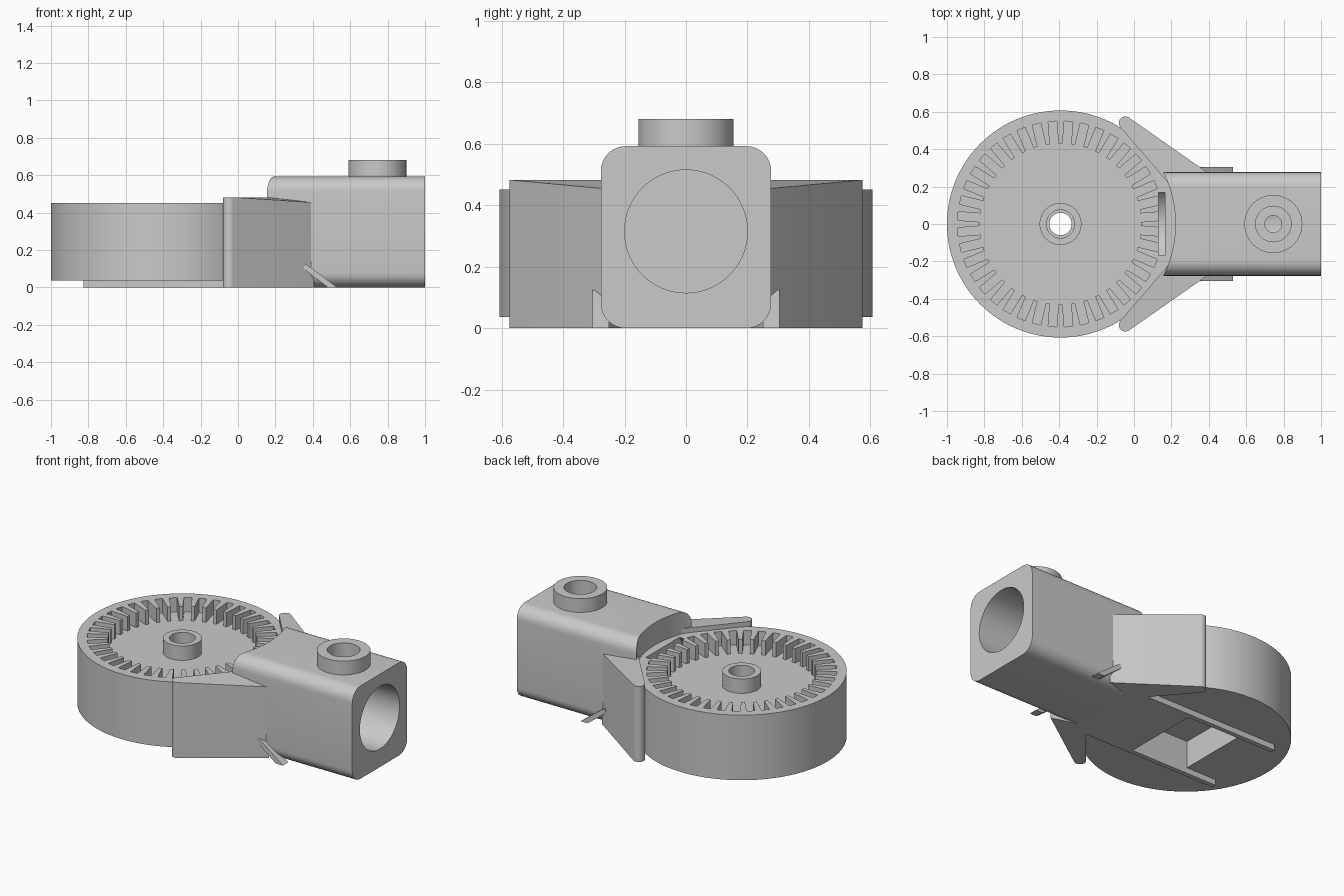
import bpy, bmesh, math
from mathutils import Vector, Matrix

if "Cube" in bpy.data.objects:
    bpy.data.objects.remove(bpy.data.objects["Cube"], do_unlink=True)

grey = bpy.data.materials.new("plain grey")
grey.use_nodes = True
COLOUR = (0.59, 0.59, 0.59, 1)
grey.diffuse_color = COLOUR
grey.node_tree.nodes["Principled BSDF"].inputs["Base Color"].default_value = COLOUR

HUB_X = -0.393     # wheel axis
DISC_R = 0.607
RIM_Z = 0.452
FLOOR_Z = 0.36


def finish(bm, name):
    bmesh.ops.recalc_face_normals(bm, faces=bm.faces)
    mesh = bpy.data.meshes.new(name)
    bm.to_mesh(mesh)
    bm.free()
    mesh.materials.append(grey)
    obj = bpy.data.objects.new(name, mesh)
    bpy.context.collection.objects.link(obj)
    return obj


def prism(name, base, offset):
    """Closed outline of 3D points, swept along an offset."""
    bm = bmesh.new()
    face = bm.faces.new([bm.verts.new(p) for p in base])
    top = bmesh.ops.extrude_face_region(bm, geom=[face])["geom"]
    verts = [v for v in top if isinstance(v, bmesh.types.BMVert)]
    bmesh.ops.translate(bm, vec=Vector(offset), verts=verts)
    return finish(bm, name)


def box(name, x0, x1, y0, y1, z0, z1):
    return prism(name, [(x0, y0, z0), (x1, y0, z0), (x1, y1, z0), (x0, y1, z0)], (0, 0, z1 - z0))


def cylinder(name, r, x, z0, z1, n=96):
    ring = [(x + r * math.cos(math.tau * i / n), r * math.sin(math.tau * i / n), z0) for i in range(n)]
    return prism(name, ring, (0, 0, z1 - z0))


def bore(name, r, x0, x1, zc, n=72):
    ring = [(x0, r * math.cos(math.tau * i / n), zc + r * math.sin(math.tau * i / n)) for i in range(n)]
    return prism(name, ring, (x1 - x0, 0, 0))


def cut(target, *cutters):
    bpy.context.view_layer.objects.active = target
    for c in cutters:
        c.hide_render = True
        mod = target.modifiers.new("cut", "BOOLEAN")
        mod.operation = "DIFFERENCE"
        mod.solver = "EXACT"
        mod.object = c
        bpy.ops.object.modifier_apply(modifier=mod.name)
        bpy.data.objects.remove(c, do_unlink=True)


def tube(name, outer, inner, x, z0, z1):
    obj = cylinder(name, outer, x, z0, z1, 64)
    cut(obj, cylinder("tube_cutter", inner, x, z0 - 0.1, z1 + 0.1, 64))
    return obj


# Wheel housing with slotted cavity, underside pocket and axle hole
housing = cylinder("wheel_housing", DISC_R, HUB_X, 0.037, RIM_Z, 128)
slots, inner, outer, half = 40, 0.43, 0.55, 0.023
outline = []
for i in range(slots):
    a = math.tau * (i + 0.5) / slots
    for r, side in ((inner, -half), (outer, -half), (outer, half), (inner, half)):
        p = Matrix.Rotation(a, 3, "Z") @ Vector((r, side, FLOOR_Z))
        outline.append(p + Vector((HUB_X, 0, 0)))
cut(housing,
    prism("cavity_cutter", outline, (0, 0, 0.3)),
    box("pocket_cutter", -0.61, -0.2, -0.25, 0.25, -0.1, 0.212),
    cylinder("axle_cutter", 0.06, HUB_X, 0.1, 0.42, 48))

# Narrow curved slot in the rim beside the body
cut(housing, bore("slot_cutter", 0.217, 0.13, 0.165, 0.315))

hub = tube("axle_hub", 0.112, 0.075, HUB_X, FLOOR_Z - 0.004, RIM_Z)

# Body block: rounded section, hollowed where it meets the housing
W, H, R = 0.277, 0.592, 0.08
section = []
for k, (sy, sz) in enumerate(((1, 1), (-1, 1), (-1, 0), (1, 0))):
    for s in range(9):
        a = math.pi / 2 * (k + s / 8)
        zc = H - R if sz else R
        section.append((0.05, sy * (W - R) + R * math.cos(a), zc + R * math.sin(a)))
body = prism("body_block", section, (0.95, 0, 0))
PORT_X = 0.745
cut(body,
    cylinder("lower_arc_cutter", DISC_R - 0.005, HUB_X, 0.045, 0.9, 128),
    cylinder("upper_arc_cutter", DISC_R + 0.008, HUB_X, RIM_Z - 0.002, 0.9, 128),
    bore("bore_cutter", 0.2, 0.25, 1.2, 0.315),
    cylinder("port_cutter", 0.095, PORT_X, 0.56, 0.9, 64),
    cylinder("port_hole_cutter", 0.045, PORT_X, 0.4, 0.9, 48))

# Raised port on top
port = tube("top_port", 0.155, 0.095, PORT_X, 0.585, 0.68)

# Underside deck
deck = box("under_deck", -0.2, 0.25, -0.255, 0.255, 0, 0.05)

parts = [housing, hub, body, port, deck]

for side, label in ((1, "left"), (-1, "right")):
    # Underside rail
    ys = sorted((side * 0.25, side * 0.28))
    parts.append(box(label + "_rail", -0.825, 0.3, *ys, 0, 0.05))

    # Gusset wing with rounded tip, its top falling towards the body
    tip = Vector((-0.046, 0.54))
    plan = [Vector((0.405, 0.267)), Vector((0.2, 0.2))]
    for s in range(13):
        a = math.radians(220 - 165 * s / 12)
        plan.append(tip + 0.035 * Vector((math.cos(a), math.sin(a))))
    wing = prism(label + "_wing", [(p.x, side * p.y, 0) for p in plan], (0, 0, 0.482))
    for v in wing.data.vertices:
        if v.co.z > 0.4 and v.co.x > 0.3:
            v.co.z = 0.454
    parts.append(wing)

    # Slanted strut at the side of the body
    profile = ((0.35, 0.1), (0.36, 0.125), (0.385, 0.11), (0.53, 0), (0.48, 0))
    parts.append(prism(label + "_strut", [(x, side * 0.25, z) for x, z in profile],
                       (0, side * 0.055, 0)))

# Smooth round surfaces, keep edges crisp
bpy.ops.object.select_all(action="DESELECT")
for obj in parts:
    obj.select_set(True)
bpy.context.view_layer.objects.active = housing
bpy.ops.object.shade_smooth_by_angle(angle=math.radians(30))
